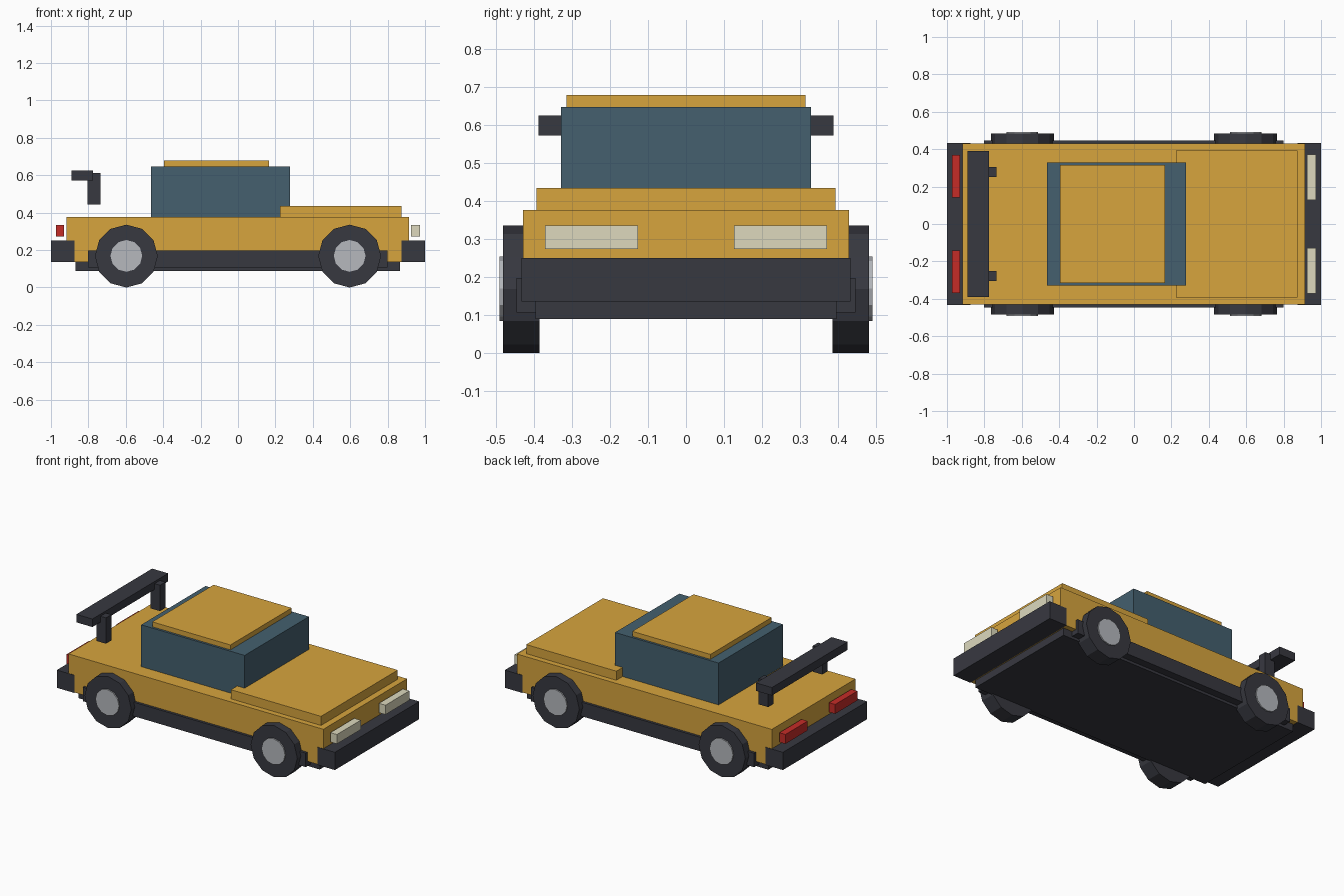
import bpy
from math import pi

if "Cube" in bpy.data.objects:
    bpy.data.objects.remove(bpy.data.objects["Cube"])


def material(name, rgb):
    m = bpy.data.materials.new(name)
    m.diffuse_color = [(c / 255) ** 2.2 for c in rgb] + [1]
    m.use_nodes = True
    m.node_tree.nodes["Principled BSDF"].inputs["Base Color"].default_value = m.diffuse_color
    return m


PAINT = material("paint", (214, 163, 64))
DARK = material("dark_trim", (58, 59, 66))
GLASS = material("glass", (70, 96, 110))
METAL = material("hub_metal", (180, 183, 188))
LAMP = material("headlight", (220, 216, 188))
RED = material("taillight", (196, 48, 44))


def box(name, x, y, z, mat):
    """Box from (min, max) ranges on each axis."""
    ranges = (x, y, z)
    bpy.ops.mesh.primitive_cube_add(size=1, location=[(a + b) / 2 for a, b in ranges])
    ob = bpy.context.object
    ob.name = name
    ob.scale = [b - a for a, b in ranges]
    bpy.ops.object.transform_apply(location=False, rotation=False, scale=True)
    ob.data.materials.append(mat)
    return ob


def disc(name, x, y, z, radius, mat):
    """Flat-faced 12-sided cylinder lying along y."""
    bpy.ops.mesh.primitive_cylinder_add(
        vertices=12, radius=radius, depth=y[1] - y[0],
        location=(x, (y[0] + y[1]) / 2, z), rotation=(pi / 2, 0, 0))
    ob = bpy.context.object
    ob.name = name
    ob.data.materials.append(mat)
    return ob


# Body shell, hood, cabin and roof
box("body", (-0.918, 0.915), (-0.43, 0.43), (0.137, 0.376), PAINT)
box("hood", (0.225, 0.873), (-0.394, 0.394), (0.37, 0.435), PAINT)
box("cabin_glass", (-0.465, 0.279), (-0.33, 0.33), (0.37, 0.648), GLASS)
box("roof", (-0.396, 0.166), (-0.315, 0.315), (0.64, 0.68), PAINT)

# Underside and bumpers
box("chassis", (-0.87, 0.866), (-0.397, 0.397), (0.089, 0.15), DARK)
box("front_bumper", (0.874, 1.0), (-0.433, 0.433), (0.135, 0.25), DARK)
box("rear_bumper", (-1.0, -0.874), (-0.433, 0.433), (0.135, 0.25), DARK)

# Rear wing
box("wing_blade", (-0.89, -0.775), (-0.389, 0.389), (0.573, 0.625), DARK)

# Parts repeated on both sides
for s, side in ((-1, "right"), (1, "left")):
    def span(a, b):
        return tuple(sorted((s * a, s * b)))

    box(f"{side}_sill", (-0.803, 0.8), span(0.37, 0.447), (0.106, 0.197), DARK)
    box(f"{side}_wing_post", (-0.805, -0.736), span(0.25, 0.305), (0.443, 0.611), DARK)
    box(f"{side}_headlight", (0.925, 0.972), span(0.127, 0.372), (0.274, 0.335), LAMP)
    box(f"{side}_taillight", (-0.974, -0.93), span(0.141, 0.37), (0.274, 0.335), RED)

    # Wheels with raised hubs
    for x, end in ((0.597, "front"), (-0.597, "rear")):
        disc(f"{end}_{side}_tire", x, span(0.386, 0.483), 0.168, 0.168, DARK)
        disc(f"{end}_{side}_hub", x, span(0.44, 0.491), 0.169, 0.085, METAL)
